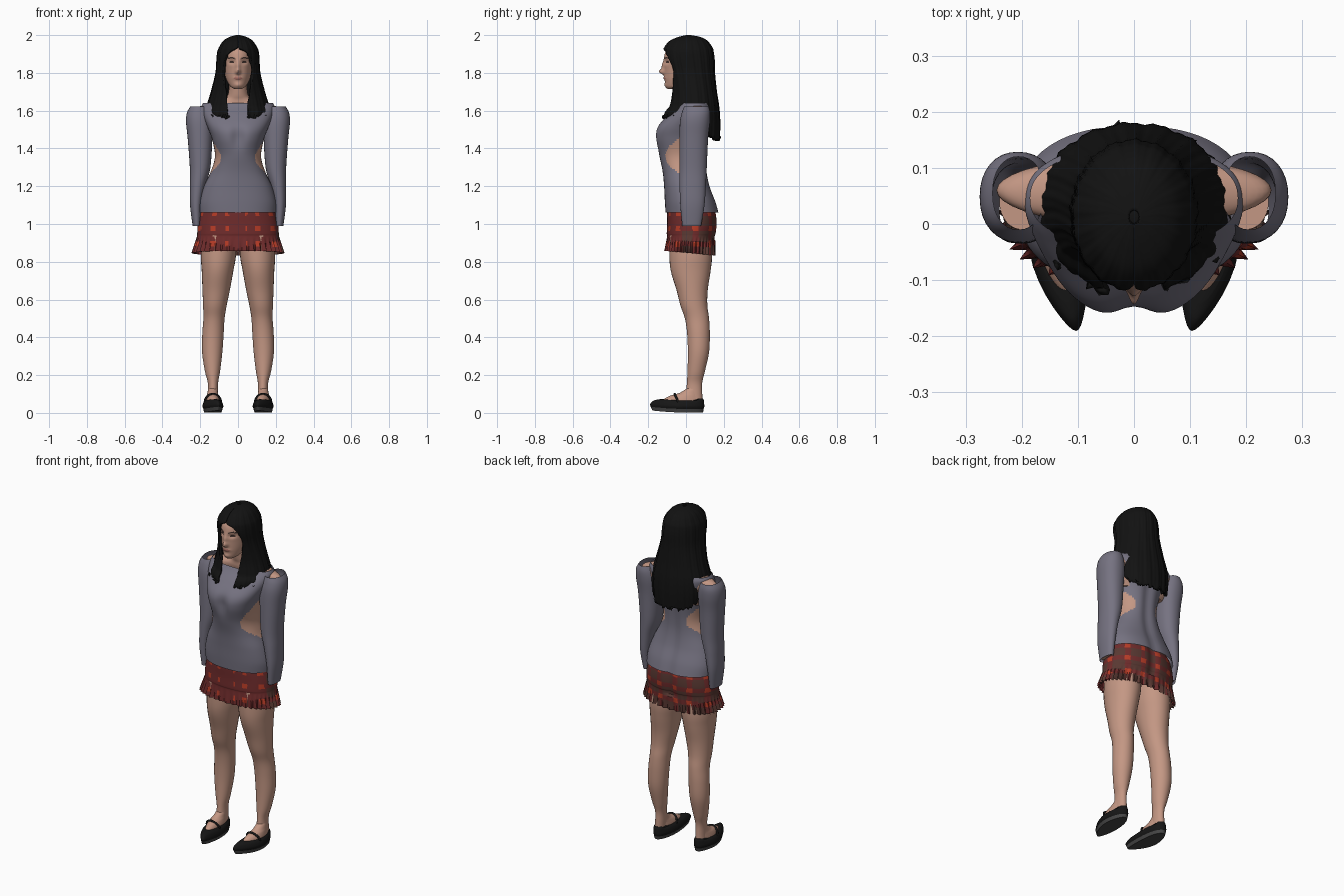
import bpy, bmesh, math, random
from math import sin, cos, exp, pi, copysign

random.seed(4)
if "Cube" in bpy.data.objects:
    bpy.data.objects.remove(bpy.data.objects["Cube"])


def material(name, r, g, b):
    m = bpy.data.materials.new(name)
    m.use_nodes = True
    m.diffuse_color = (r, g, b, 1)
    bsdf = m.node_tree.nodes["Principled BSDF"]
    bsdf.inputs["Base Color"].default_value = (r, g, b, 1)
    bsdf.inputs["Roughness"].default_value = 0.8
    return m


SKIN = material("skin", .55, .31, .23)
KNIT = material("grey_knit", .18, .17, .22)
HAIR = material("black_hair", .006, .006, .006)
RED = material("dark_red_cloth", .16, .025, .025)
BRIGHT = material("bright_red_check", .48, .045, .02)
BROWN = material("brown_check", .1, .04, .032)
SHOE = material("black_leather", .008, .008, .008)
SOLE = material("grey_sole", .06, .06, .06)
LIP = material("lips", .38, .16, .13)
EYE = material("dark_eye", .05, .03, .025)


def spline(keys, steps):
    """Smoothly interpolate rows of numbers."""
    rows = []
    for i in range(len(keys) - 1):
        a, b, c, d = (keys[max(0, min(len(keys) - 1, i + k))] for k in (-1, 0, 1, 2))
        for s in range(steps):
            t = s / steps
            rows.append([q + .5 * t * (r - p + t * (2 * p - 5 * q + 4 * r - s4 + t * (3 * (q - r) + s4 - p)))
                         for p, q, r, s4 in zip(a, b, c, d)])
    return rows + [list(keys[-1])]


def loft(name, keys, mats, n=32, steps=5, p=2, caps=True, side=1, warp=None, paint=None):
    """Skin rings (z, x0, x1, y0, y1[, front gap in degrees]) listed upwards."""
    bm = bmesh.new()
    gapped = len(keys[0]) > 5
    rings = []
    for row in spline(keys, steps):
        z, x0, x1, y0, y1 = row[:5]
        gap = math.radians(max(0, row[5])) if gapped else 0
        ring = []
        for j in range(n + gapped):
            a = gap + (2 * pi - 2 * gap) * j / n
            x = (x0 + x1) / 2 + (x1 - x0) / 2 * copysign(abs(sin(a)) ** (2 / p), sin(a))
            y = (y0 + y1) / 2 - (y1 - y0) / 2 * copysign(abs(cos(a)) ** (2 / p), cos(a))
            co = warp(x, y, z, a) if warp else (x, y, z)
            ring.append(bm.verts.new((co[0] * side, co[1], co[2])))
        rings.append(ring)
    for lo, hi in zip(rings, rings[1:]):
        for j in range(n):
            k = (j + 1) % len(lo)
            bm.faces.new((lo[j], lo[k], hi[k], hi[j]))
    if caps:
        bm.faces.new(rings[0][::-1])
        bm.faces.new(rings[-1])
    if side < 0:
        bmesh.ops.reverse_faces(bm, faces=bm.faces[:])
    for f in bm.faces:
        f.smooth = True
        if paint:
            f.material_index = paint(f.calc_center_median())
    me = bpy.data.meshes.new(name)
    bm.to_mesh(me)
    bm.free()
    for m in mats:
        me.materials.append(m)
    me.set_sharp_from_angle(angle=math.radians(50))
    ob = bpy.data.objects.new(name, me)
    bpy.context.collection.objects.link(ob)
    return ob


def sym(*rows):
    """Rows (z, half width, y0, y1, ...) centred on x = 0."""
    return [(r[0], -r[1], r[1], *r[2:]) for r in rows]


def bump(v, centre, width):
    return exp(-((v - centre) / width) ** 2)


# Head with sculpted face
def face_warp(x, y, z, a):
    if y < -.03:
        nose = bump(x, 0, .012) * (.026 * bump(z, 1.806, .014) + .012 * bump(z, 1.835, .025))
        socket = .010 * bump(abs(x), .033, .018) * bump(z, 1.858, .012)
        mouth = .006 * bump(x, 0, .022) * bump(z, 1.772, .009)
        chin = .006 * bump(x, 0, .02) * bump(z, 1.735, .012)
        y += socket - nose - mouth - chin
    return x, y, z


def face_paint(c):
    if c.y > -.05:
        return 0
    if (c.x / .024) ** 2 + ((c.z - 1.772) / .008) ** 2 < 1:
        return 1
    ex = abs(c.x) - .034
    brow = abs(ex) < .019 and abs(c.z - 1.880 + ex * ex * 15) < .0035
    return 2 if brow or (ex / .013) ** 2 + ((c.z - 1.857) / .005) ** 2 < 1 else 0


loft("head", sym((1.715, .02, -.098, -.05), (1.73, .042, -.107, 0), (1.77, .064, -.113, .08),
                 (1.82, .074, -.115, .11), (1.87, .077, -.117, .12), (1.92, .072, -.104, .115),
                 (1.955, .05, -.06, .09), (1.975, .01, 0, .03)),
     [SKIN, LIP, EYE], n=110, steps=14, warp=face_warp, paint=face_paint)

# Neck and bare shoulders
loft("neck_and_shoulders", sym((1.46, .15, 0, .1), (1.53, .225, 0, .11), (1.58, .245, 0, .12),
                               (1.612, .23, -.005, .12), (1.635, .16, -.01, .118), (1.66, .08, -.012, .1),
                               (1.69, .052, -.02, .085), (1.78, .047, -.035, .075)), [SKIN], n=40)


# Long hair, open at the face, with ragged ends
def hair_warp(x, y, z, a):
    ripple = 1 + .012 * sin(a * 17 + z * 6) + .008 * sin(a * 41)
    x, y = x * ripple, .03 + (y - .03) * ripple
    if z < 1.62:
        drop = .3 + .7 * max(0, min(1, (y - .02) / .13))
        z = 1.62 - (1.62 - z) * drop
        z += random.uniform(-.012, .012) if z < 1.62 - .16 * drop else 0
    return x, y, z


hair = loft("long_hair", sym((1.45, .165, -.125, .178, 19), (1.54, .172, -.115, .18, 19),
                             (1.62, .165, -.095, .175, 20), (1.7, .142, -.085, .163, 27),
                             (1.8, .118, -.1, .152, 42), (1.87, .113, -.118, .15, 38),
                             (1.91, .109, -.12, .145, 24), (1.935, .1, -.115, .138, 2),
                             (1.97, .077, -.085, .112, 0), (1.99, .045, -.04, .075, 0),
                             (2.0, .01, .0, .025, 0)),
            [HAIR], n=140, steps=6, caps=False, warp=hair_warp)
solid = hair.modifiers.new("thickness", 'SOLIDIFY')
solid.thickness = .014
solid.offset = -1
loft("hair_crown", sym((1.9, .09, -.02, .12), (1.96, .07, -.05, .09), (1.994, .02, 0, .04)), [HAIR])


# Fitted sweater body with open sides
def bust_warp(x, y, z, a):
    if y < 0:
        y += .022 * bump(x, 0, .035) * bump(z, 1.46, .06)
    elif z < 1.5:
        y -= .012 * bump(x, 0, .03)
    return x, y, z


def side_opening(c):
    half = .105 * (1 - ((c.z - 1.36) / .11) ** 2)
    return int(abs(c.x) > .07 and abs(c.y + .005) < half)


loft("sweater_body", sym((1.06, .206, -.108, .175), (1.12, .204, -.112, .158), (1.2, .18, -.116, .128),
                         (1.28, .143, -.124, .113), (1.36, .122, -.142, .113), (1.45, .138, -.166, .122),
                         (1.51, .16, -.156, .135), (1.57, .185, -.105, .145), (1.615, .195, -.06, .142),
                         (1.64, .185, -.04, .132)),
     [KNIT, SKIN], n=80, steps=8, p=2.3, caps=False, warp=bust_warp, paint=side_opening)


# Pleated checked skirt
def pleat_warp(x, y, z, a):
    flare = max(0, (.935 - z) / .09)
    wave = 1 + .055 * flare * (abs((a * 40 / (2 * pi)) % 1 - .5) * 4 - 1)
    if y > 0 and z > .92:
        y -= .014 * bump(x, 0, .03)
    return x * wave, .025 + (y - .025) * wave, z + .012 * flare * (.03 - y) / .13


def plaid(c):
    u = math.atan2(c.x, -c.y) * 20 / pi
    stripe, band = int(u + 40) % 3 == 0, int((c.z - .8) / .027) % 3 == 0
    if c.y < -.02:
        return 1 if stripe and band and abs(c.x) > .04 else 0
    return 1 if stripe and band else 2 if not (stripe or band) else 0


loft("pleated_skirt", sym((.845, .234, -.108, .15), (.89, .226, -.104, .152), (.935, .217, -.1, .155),
                          (.95, .216, -.102, .16), (1.0, .213, -.1, .165), (1.06, .2, -.1, .16),
                          (1.1, .19, -.095, .14)),
     [RED, BRIGHT, BROWN], n=160, steps=6, p=2.2, caps=False, warp=pleat_warp, paint=plaid)


# Inward curve of the foot and lifted toe
def foot_warp(x, y, z, a):
    front = max(0, -y) / .19
    width = 1 - .45 * front ** 2
    x = .133 + (x - .133) * width - .03 * front ** 2
    return x, y, z + .012 * front ** 2 + (.01 if y > .06 and z > .05 else 0)


for side, word in ((1, "left"), (-1, "right")):
    loft(word + "_sleeve", [(.99, .197, .24, -.02, .08), (1.1, .19, .254, -.03, .098),
                            (1.2, .172, .255, -.034, .105), (1.3, .146, .255, -.035, .11),
                            (1.45, .136, .266, -.035, .117), (1.54, .135, .275, -.032, .127),
                            (1.59, .145, .27, -.022, .128), (1.622, .16, .252, -.01, .12)],
         [KNIT], caps=False, side=side, p=2.2)
    loft(word + "_forearm", [(1.0, .203, .235, -.01, .07), (1.3, .16, .24, -.01, .09)], [SKIN], side=side)
    loft(word + "_leg", [(.05, .106, .163, 0, .088), (.1, .105, .16, 0, .086), (.16, .105, .16, .005, .086),
                         (.22, .095, .175, .008, .1), (.32, .083, .19, .01, .122),
                         (.42, .076, .189, .006, .126), (.5, .071, .183, -.006, .122),
                         (.57, .06, .185, -.03, .113), (.65, .043, .188, -.05, .115),
                         (.75, .025, .192, -.08, .13), (.84, .01, .196, -.088, .138),
                         (1.0, .003, .185, -.085, .13)], [SKIN], side=side)
    loft(word + "_foot", [(.04, .095, .175, -.14, .085), (.07, .097, .172, -.115, .082),
                          (.09, .102, .167, -.08, .08), (.105, .106, .162, -.035, .08),
                          (.13, .108, .158, .005, .08)], [SKIN], side=side, warp=foot_warp)
    loft(word + "_shoe", [(.02, .083, .184, -.186, .093), (.035, .078, .19, -.19, .097),
                          (.055, .084, .184, -.172, .095), (.066, .094, .174, -.14, .09)],
         [SHOE], side=side, warp=foot_warp)
    loft(word + "_sole", [(.002, .088, .18, -.178, .09), (.021, .082, .186, -.187, .094)],
         [SOLE], side=side, steps=1, warp=foot_warp)
    # Shoe strap arched over the instep
    curve = bpy.data.curves.new(word + "_strap", 'CURVE')
    curve.dimensions = '3D'
    curve.bevel_depth = .006
    path = curve.splines.new('POLY')
    path.points.add(12)
    for i, pt in enumerate(path.points):
        t = pi * i / 12
        pt.co = (side * (.133 - .043 * cos(t)), -.04 - .02 * sin(t), .055 + .045 * sin(t), 1)
    curve.materials.append(SHOE)
    bpy.context.collection.objects.link(bpy.data.objects.new(word + "_strap", curve))
